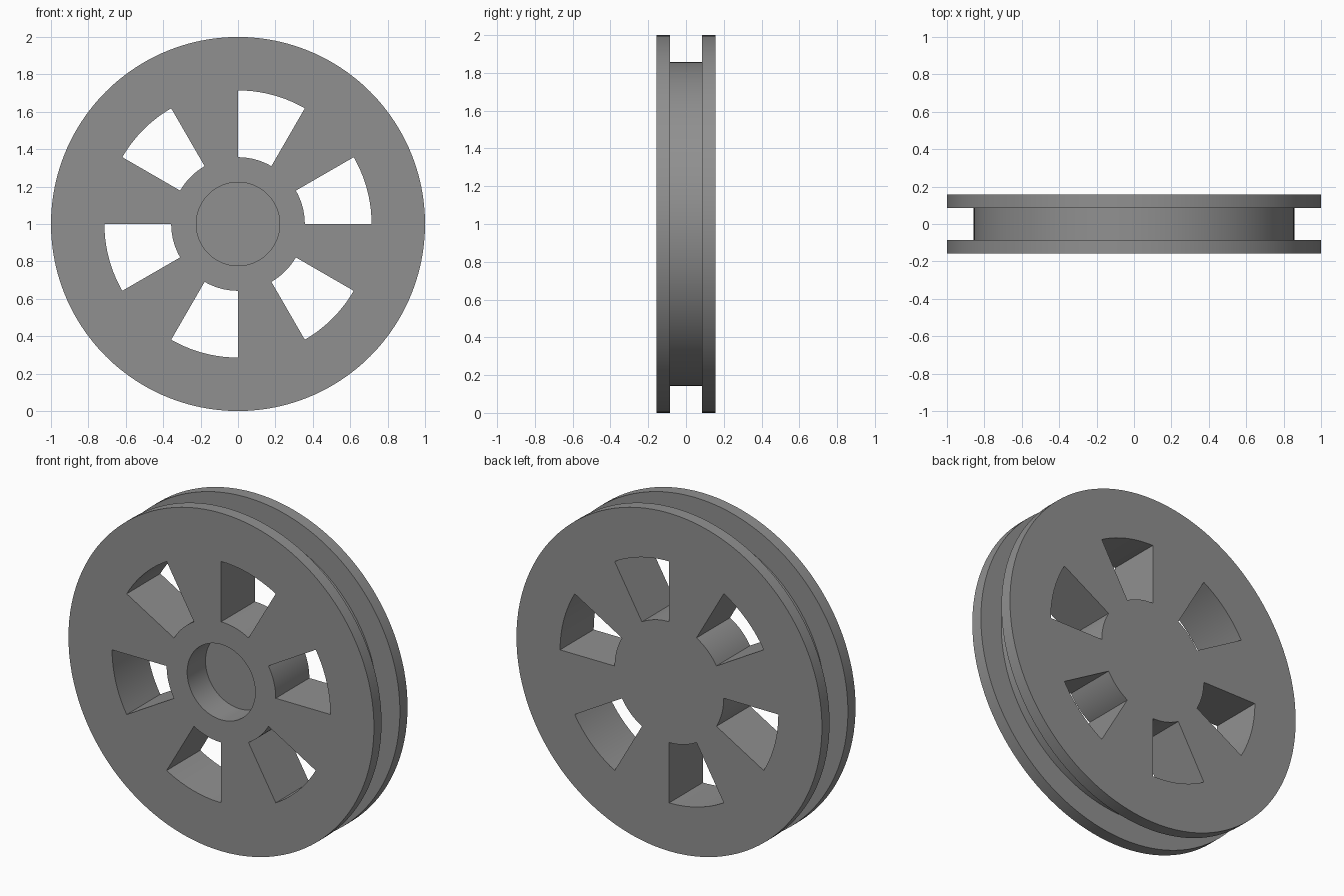
import bpy, bmesh, math
from mathutils import Matrix, Vector

if "Cube" in bpy.data.objects:
    bpy.data.objects.remove(bpy.data.objects["Cube"])

U = 1 / 7            # design unit: the wheel has a radius of 7 units
SEG = 120
CENTRE = Matrix.Translation((0, 0, 1))

grey = bpy.data.materials.new("grey")
grey.diffuse_color = (0.28, 0.28, 0.28, 1)
grey.use_nodes = True
grey.node_tree.nodes["Principled BSDF"].inputs["Base Color"].default_value = grey.diffuse_color


def make_object(name, bm):
    bmesh.ops.remove_doubles(bm, verts=bm.verts, dist=1e-5)
    bmesh.ops.recalc_face_normals(bm, faces=bm.faces)
    bm.transform(CENTRE)
    mesh = bpy.data.meshes.new(name)
    bm.to_mesh(mesh)
    bm.free()
    mesh.materials.append(grey)
    obj = bpy.data.objects.new(name, mesh)
    bpy.context.collection.objects.link(obj)
    return obj


def lathe(profile):
    """Closed solid turned about y from (radius, y) points; ends are capped."""
    bm = bmesh.new()
    rings = [[bm.verts.new((r * math.cos(a), y, r * math.sin(a)))
              for a in (2 * math.pi * i / SEG for i in range(SEG))]
             for r, y in profile]
    for a, b in zip(rings, rings[1:]):
        for i in range(SEG):
            j = (i + 1) % SEG
            bm.faces.new((a[i], a[j], b[j], b[i]))
    bm.faces.new(rings[0])
    bm.faces.new(rings[-1])
    return bm


def window_cutters():
    """Six 30 degree ring sectors, one every 60 degrees."""
    bm = bmesh.new()
    steps = SEG // 12
    for k in range(6):
        angles = [math.radians(60 * k + 30 * i / steps) for i in range(steps + 1)]
        outline = [(5 * U, a) for a in angles] + [(2.5 * U, a) for a in reversed(angles)]
        face = bm.faces.new([bm.verts.new((r * math.cos(a), -0.3, r * math.sin(a)))
                             for r, a in outline])
        ext = bmesh.ops.extrude_face_region(bm, geom=[face], use_keep_orig=True)
        top = [v for v in ext["geom"] if isinstance(v, bmesh.types.BMVert)]
        bmesh.ops.translate(bm, verts=top, vec=Vector((0, 0.6, 0)))
    return bm


# Grooved wheel body: two flanges with a narrower rim between them
half, inner = 1.1 * U, 0.6 * U
wheel = make_object("pulley_wheel", lathe([
    (1, -half), (1, -inner), (6 * U, -inner),
    (6 * U, inner), (1, inner), (1, half)]))

# Spoke windows and the blind axle bore in the front
cutters = [make_object("window_cutter", window_cutters()),
           make_object("bore_cutter", lathe([(1.56 * U, -0.3), (1.56 * U, -half + 1.2 * U)]))]
bpy.context.view_layer.objects.active = wheel
wheel.select_set(True)
for cutter in cutters:
    mod = wheel.modifiers.new(cutter.name, 'BOOLEAN')
    mod.operation = 'DIFFERENCE'
    mod.solver = 'EXACT'
    mod.object = cutter
    bpy.ops.object.modifier_apply(modifier=mod.name)
    bpy.data.objects.remove(cutter)

bpy.ops.object.shade_smooth_by_angle(angle=math.radians(30))
